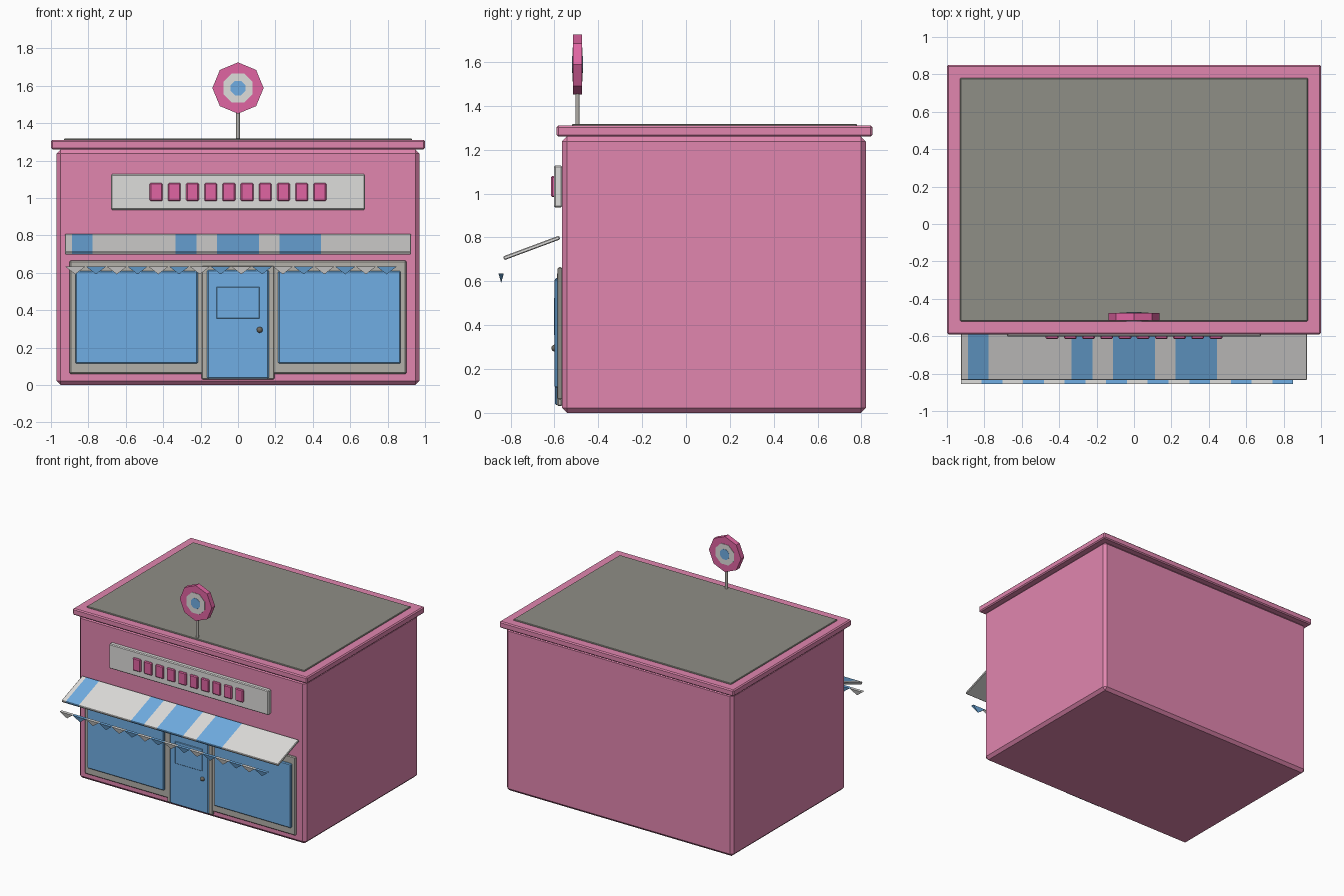
import bpy, bmesh, math
from mathutils import Vector, Matrix

if "Cube" in bpy.data.objects:
    bpy.data.objects.remove(bpy.data.objects["Cube"])


def material(name, rgb):
    lin = [((c / 255 + 0.055) / 1.055) ** 2.4 for c in rgb] + [1]
    m = bpy.data.materials.new(name)
    m.use_nodes = True
    m.diffuse_color = lin
    m.node_tree.nodes["Principled BSDF"].inputs["Base Color"].default_value = lin
    return m


PINK = material("wall pink", (225, 134, 175))
HOT = material("accent pink", (224, 101, 162))
BLUE = material("sky blue", (112, 174, 227))
WHITE = material("off white", (222, 221, 219))
STONE = material("frame grey", (180, 177, 170))
ROOF = material("roof grey", (143, 142, 134))
KNOB = material("dark metal", (112, 106, 96))


def finish(name, bm, mats, bevel=0):
    mesh = bpy.data.meshes.new(name)
    bm.normal_update()
    bm.to_mesh(mesh)
    bm.free()
    ob = bpy.data.objects.new(name, mesh)
    bpy.context.collection.objects.link(ob)
    for m in mats:
        mesh.materials.append(m)
    if bevel:
        mod = ob.modifiers.new("bevel", "BEVEL")
        mod.width = bevel
        mod.segments = 1
    return ob


def box(name, x, y, z, mat, bevel=0.006):
    """Box from (low, high) ranges on each axis."""
    bm = bmesh.new()
    bmesh.ops.create_cube(bm, size=1)
    for v in bm.verts:
        v.co = [(r[0] + r[1]) / 2 + c * (r[1] - r[0]) for c, r in zip(v.co, (x, y, z))]
    return finish(name, bm, [mat], bevel)


def cylinder(name, radius, depth, centre, mat, sides, along_y=False, turn=0):
    bm = bmesh.new()
    bmesh.ops.create_cone(bm, cap_ends=True, segments=sides, radius1=radius,
                          radius2=radius, depth=depth,
                          matrix=Matrix.Rotation(turn, 4, "Z"))
    if along_y:
        bmesh.ops.rotate(bm, verts=bm.verts, matrix=Matrix.Rotation(math.pi / 2, 3, "X"))
    bmesh.ops.translate(bm, verts=bm.verts, vec=centre)
    return finish(name, bm, [mat])


# Building shell and roof
WALL = -0.565
box("walls", (-0.97, 0.97), (WALL, 0.82), (0, 1.26), PINK, 0.022)
box("cornice", (-1, 1), (-0.59, 0.85), (1.26, 1.31), PINK, 0.008)
box("roof_deck", (-0.93, 0.93), (-0.52, 0.78), (1.3, 1.318), ROOF, 0.004)

# Sign board with a row of plain raised blocks
box("sign_board", (-0.68, 0.68), (-0.602, WALL), (0.937, 1.127), WHITE)
for i in range(10):
    x = (i - 4.5) * 0.0973
    box(f"sign_block_{i + 1}", (x - 0.034, x + 0.034), (-0.615, -0.595), (0.983, 1.08), HOT)

# Shop front: frame, windows and door
box("shop_frame", (-0.9, 0.9), (-0.585, WALL), (0.06, 0.665), STONE)
box("door_frame", (-0.195, 0.195), (-0.588, WALL), (0.03, 0.64), STONE)
for side, name in ((-1, "right_window"), (1, "left_window")):
    box(name, sorted((side * 0.215, side * 0.87)), (-0.6, -0.57), (0.115, 0.61), BLUE)
box("door", (-0.165, 0.165), (-0.598, -0.57), (0.035, 0.615), BLUE)
box("door_pane", (-0.116, 0.116), (-0.603, -0.595), (0.355, 0.525), BLUE, 0.003)
bm = bmesh.new()
bmesh.ops.create_uvsphere(bm, u_segments=12, v_segments=8, radius=0.016,
                          matrix=Matrix.Translation((0.116, -0.598, 0.295)))
knob = finish("door_knob", bm, [KNOB])
for p in knob.data.polygons:
    p.use_smooth = True

# Sloping awning, cut into stripes
STEP = 0.111
bm = bmesh.new()
bmesh.ops.create_cube(bm, size=1)
bmesh.ops.scale(bm, verts=bm.verts, vec=(1.85, 0.272, 0.018))
for k in range(-8, 9):
    bmesh.ops.bisect_plane(bm, geom=bm.verts[:] + bm.edges[:] + bm.faces[:],
                           plane_co=(k * STEP, 0, 0), plane_no=(1, 0, 0))
bm.normal_update()
for f in bm.faces:
    column = math.floor(f.calc_center_median().x / STEP)
    if column in (-8, -3, -1, 0, 2, 3) and (f.normal.z > 0.5 or f.normal.y < -0.5):
        f.material_index = 1
bmesh.ops.rotate(bm, verts=bm.verts, matrix=Matrix.Rotation(math.radians(20.4), 3, "X"))
bmesh.ops.translate(bm, verts=bm.verts, vec=(0, -0.704, 0.752))
finish("awning", bm, [WHITE, BLUE], 0.004)

# Bunting: a row of flat pyramids pointing down
for i in range(16):
    x = -0.87 + i * STEP
    bm = bmesh.new()
    top = [bm.verts.new((x + a * STEP / 2, -0.843 + b * 0.012, 0.635))
           for a, b in ((-1, -1), (1, -1), (1, 1), (-1, 1))]
    tip = bm.verts.new((x, -0.843, 0.592))
    bm.faces.new(top)
    for j in range(4):
        bm.faces.new((top[j], tip, top[(j + 1) % 4]))
    bmesh.ops.recalc_face_normals(bm, faces=bm.faces)
    finish(f"bunting_flag_{i + 1}", bm, [BLUE if i % 2 else WHITE])

# Round target sign on a pole
HUB = Vector((0, -0.495, 1.588))
cylinder("sign_pole", 0.01, 0.16, (0, -0.495, 1.385), STONE, 12)
cylinder("target_outer", 0.137, 0.04, HUB, HOT, 8, True)
cylinder("target_middle", 0.084, 0.046, HUB, WHITE, 8, True, math.pi / 8)
cylinder("target_centre", 0.042, 0.05, HUB, BLUE, 8, True, math.pi / 8)
